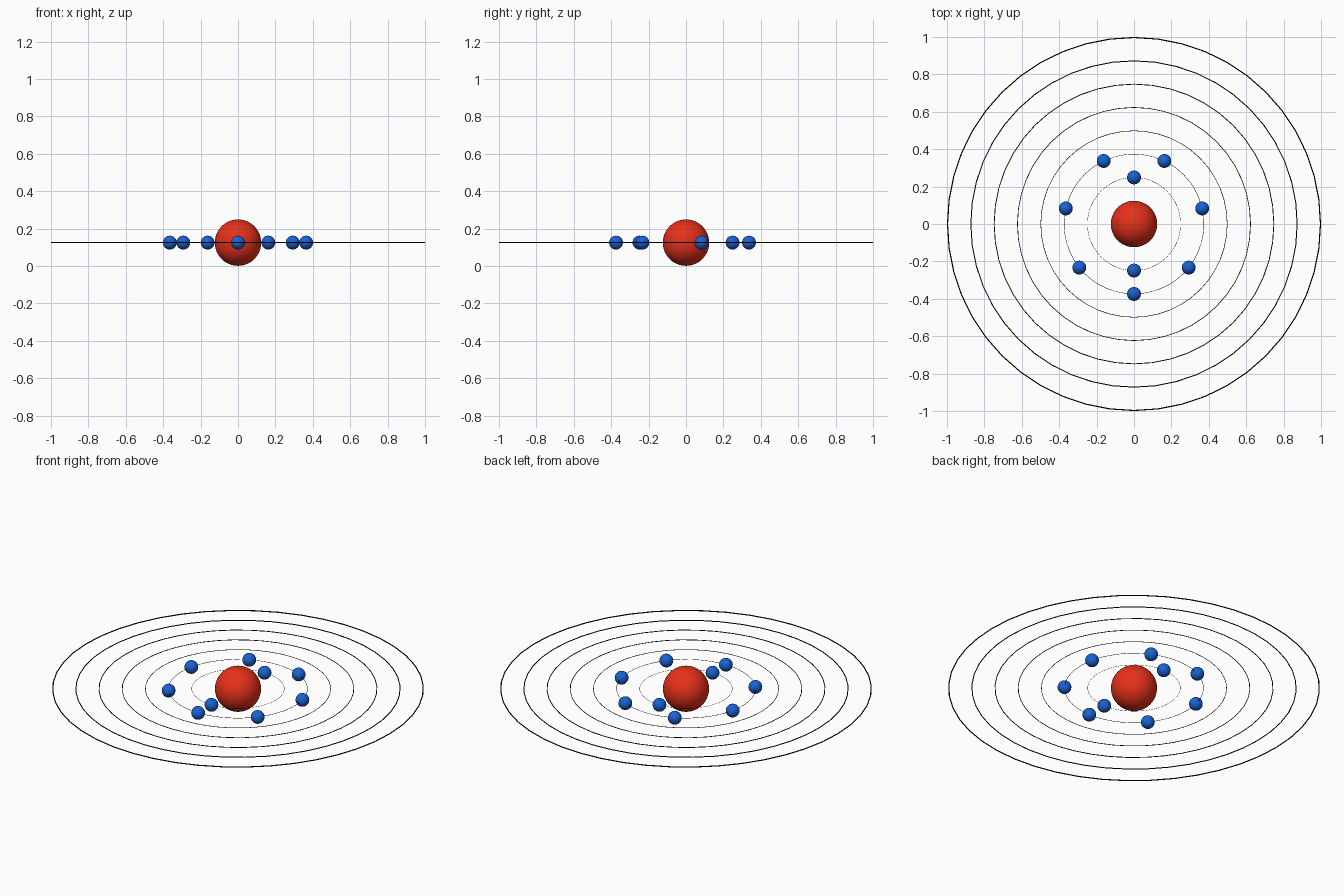
import bpy
from math import pi, sin, cos

if "Cube" in bpy.data.objects:
    bpy.data.objects.remove(bpy.data.objects["Cube"])

R = 0.124            # nucleus radius
Z = 0.125            # height of the orbit plane


def material(name, colour):
    m = bpy.data.materials.new(name)
    m.diffuse_color = (*colour, 1)
    m.use_nodes = True
    m.node_tree.nodes["Principled BSDF"].inputs["Base Color"].default_value = m.diffuse_color
    return m


red = material("red", (0.80, 0.03, 0.01))
blue = material("blue", (0.01, 0.12, 0.65))
black = material("black", (0.0, 0.0, 0.0))


def finish(name, mat):
    ob = bpy.context.object
    ob.name = name
    ob.data.materials.append(mat)
    bpy.ops.object.shade_smooth()
    return ob


def ball(name, radius, loc, mat, segs, rings):
    bpy.ops.mesh.primitive_uv_sphere_add(segments=segs, ring_count=rings, radius=radius, location=loc)
    return finish(name, mat)


# nucleus
ball("nucleus", R, (0, 0, Z), red, 48, 24)

# seven orbits, each a scaled copy so the wire thickens outwards
for i in range(7):
    r = 0.25 + 0.125 * i
    bpy.ops.mesh.primitive_torus_add(major_segments=48, minor_segments=12,
                                     major_radius=r * 0.997, minor_radius=r * 0.003,
                                     location=(0, 0, Z))
    finish(f"orbit_{i + 1}", black)

# electrons evenly spaced on the first two orbits
for shell, (r, count) in enumerate([(0.249, 2), (0.374, 7)], 1):
    for k in range(count):
        a = -pi / 2 + 2 * pi * k / count
        ball(f"electron_{shell}_{k + 1}", 0.037, (r * cos(a), r * sin(a), Z), blue, 32, 16)
